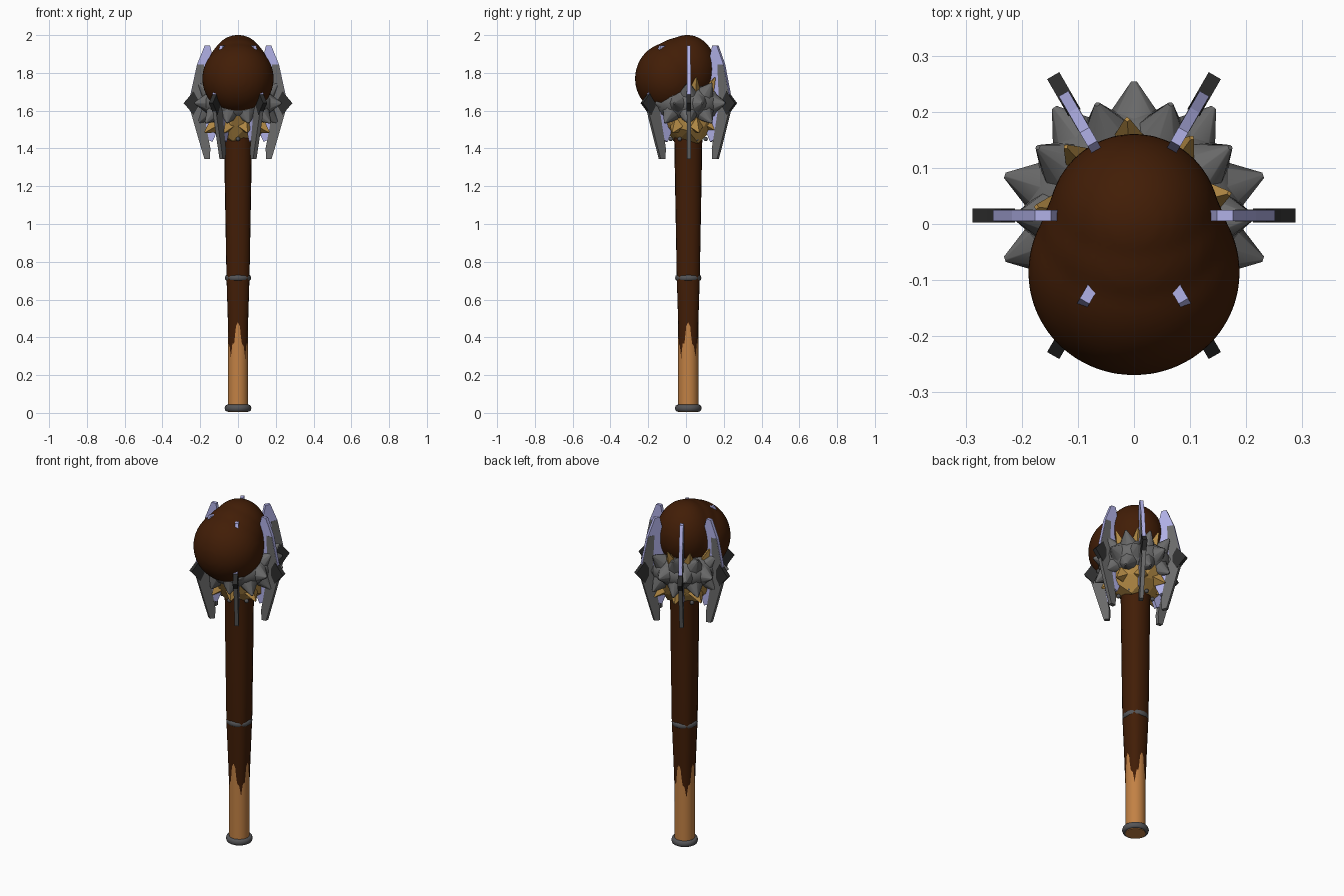
import bpy, bmesh, math, random
from mathutils import Vector, Matrix

if "Cube" in bpy.data.objects:
    bpy.data.objects.remove(bpy.data.objects["Cube"])

random.seed(4)
CY = 0.012  # shaft axis offset in y


def material(name, rgb):
    m = bpy.data.materials.new(name)
    m.diffuse_color = (*rgb, 1)
    m.use_nodes = True
    m.node_tree.nodes["Principled BSDF"].inputs["Base Color"].default_value = m.diffuse_color
    return m


BROWN = material("dark wood", (0.054, 0.0125, 0.002))
TAN = material("tan grip", (0.54, 0.22, 0.058))
GOLD = material("gold", (0.45, 0.255, 0.06))
GREY = material("grey metal", (0.145, 0.145, 0.145))
DARK = material("dark metal", (0.026, 0.026, 0.026))
STEEL = material("ring metal", (0.09, 0.09, 0.095))
LILAC = material("lavender metal", (0.45, 0.45, 0.82))


def finish(bm, name, mat, smooth=None):
    bmesh.ops.recalc_face_normals(bm, faces=bm.faces)
    me = bpy.data.meshes.new(name)
    bm.to_mesh(me)
    bm.free()
    ob = bpy.data.objects.new(name, me)
    bpy.context.collection.objects.link(ob)
    me.materials.append(mat)
    if smooth:
        bpy.ops.object.select_all(action='DESELECT')
        ob.select_set(True)
        bpy.context.view_layer.objects.active = ob
        bpy.ops.object.shade_smooth_by_angle(angle=math.radians(smooth))
    return ob


def loft(rows, name, mat, sides, smooth):
    """rows: z, radius towards the axes, ratio of the diagonal radius"""
    bm = bmesh.new()
    rings = []
    for z, r, k in rows:
        ring = []
        for i in range(sides):
            a = math.tau * i / sides
            rr = r * (1 + (k - 1) * math.sin(2 * a) ** 2)
            ring.append(bm.verts.new((rr * math.cos(a), CY + rr * math.sin(a), z)))
        rings.append(ring)
    for lo, hi in zip(rings, rings[1:]):
        for i in range(sides):
            j = (i + 1) % sides
            bm.faces.new((lo[i], lo[j], hi[j], hi[i]))
    bm.faces.new(rings[0][::-1])
    bm.faces.new(rings[-1])
    return finish(bm, name, mat, smooth)


# Shaft and the grip sleeve that covers its lower end
loft([(0.015, 0.046, 1.155), (0.3, 0.0495, 1.085), (0.48, 0.0535, 1.12), (0.72, 0.061, 1.14),
      (1.1, 0.068, 1.10), (1.43, 0.074, 1.06), (1.7, 0.09, 1.0)], "shaft", BROWN, 16, 40)
loft([(0.005, 0.0535, 1), (0.5, 0.0535, 1)], "grip", TAN, 32, 40)


# Metal rings
def ring(name, z, R, r, flat):
    bpy.ops.mesh.primitive_torus_add(major_segments=32, minor_segments=8, major_radius=R,
                                     minor_radius=r, location=(0, CY, z))
    ob = bpy.context.object
    ob.name = name
    ob.scale.z = flat
    ob.data.materials.append(STEEL)
    bpy.ops.object.shade_smooth()


ring("pommel_ring", 0.025, 0.058, 0.013, 1.4)
ring("middle_ring", 0.715, 0.06, 0.0095, 1.6)

# Wooden head: crown and forward knob blended into one form
bm = bmesh.new()
for c, s in (((0, 0.006, 1.82), (0.154, 0.156, 0.182)), ((0, -0.04, 1.80), (0.171, 0.168, 0.187)),
             ((0, -0.086, 1.77), (0.19, 0.185, 0.192))):
    bmesh.ops.create_uvsphere(bm, u_segments=32, v_segments=20, radius=1,
                              matrix=Matrix.Translation(c) @ Matrix.Diagonal((*s, 1)))
head = finish(bm, "head", BROWN)
rm = head.modifiers.new("blend", 'REMESH')
rm.mode = 'VOXEL'
rm.voxel_size = 0.012
rm.use_smooth_shade = True
sm = head.modifiers.new("soften", 'SMOOTH')
sm.factor = 0.5
sm.iterations = 8


def spikes(bm, count, turn, z0, z1, r0, r1, base, sides):
    """ring of cones from radius r0 at z0 out to r1 at z1, shorter under the front knob"""
    for i in range(count):
        a = math.pi / 2 + math.tau * (i + turn) / count
        d = Vector((math.cos(a), math.sin(a), 0))
        p = d * r0 + Vector((0, CY, z0))
        q = d * r1 * (0.88 if d.y < -0.7 else 1) + Vector((0, CY, z1))
        rot = (q - p).to_track_quat('Z', 'Y').to_matrix().to_4x4()
        bmesh.ops.create_cone(bm, cap_ends=True, segments=sides, radius1=base, radius2=0.005,
                              depth=(q - p).length, matrix=Matrix.Translation((p + q) / 2) @ rot)


# Faceted gold collar with crystals above and below the band
bm = bmesh.new()
bmesh.ops.create_icosphere(bm, subdivisions=2, radius=1)
for v in bm.verts:
    v.co *= random.choice((0.94, 1.0, 1.08))
    v.co = Vector((v.co.x * 0.16, CY + v.co.y * 0.16, 1.6 + v.co.z * 0.188))
spikes(bm, 9, 0.1, 1.64, 1.775, 0.10, 0.175, 0.06, 4)
spikes(bm, 8, 0.4, 1.56, 1.485, 0.07, 0.184, 0.082, 4)
finish(bm, "gold_collar", GOLD)

# Small studs beneath the collar
bm = bmesh.new()
for i in range(6):
    a = math.tau * (i + 0.5) / 6
    bmesh.ops.create_icosphere(bm, subdivisions=2, radius=0.012, matrix=Matrix.Translation(
        (0.092 * math.cos(a), CY + 0.092 * math.sin(a), 1.45)))
finish(bm, "studs", STEEL, 60)

# Spiked grey band: squat body with three staggered rows of broad spikes
bm = bmesh.new()
bmesh.ops.create_uvsphere(bm, u_segments=30, v_segments=12, radius=1,
                          matrix=Matrix.Translation((0, CY, 1.64)) @ Matrix.Diagonal((0.196, 0.196, 0.118, 1)))
spikes(bm, 10, 0.0, 1.64, 1.64, 0.15, 0.242, 0.068, 8)
spikes(bm, 10, 0.5, 1.67, 1.745, 0.13, 0.212, 0.066, 8)
spikes(bm, 10, 0.5, 1.605, 1.535, 0.13, 0.212, 0.07, 8)
finish(bm, "spiked_band", GREY, 50)


# Six flanges: lavender core, grey side plates, dark point
def blades(name, mat, profile, t):
    bm = bmesh.new()
    for i in range(6):
        a = math.tau * i / 6
        out = Vector((math.cos(a), math.sin(a), 0))
        side = Vector((-math.sin(a), math.cos(a), 0)) * t / 2
        front, back = [], []
        for r, z in profile:
            p = out * r + Vector((0, 0.015, z))
            front.append(bm.verts.new(p + side))
            back.append(bm.verts.new(p - side))
        bm.faces.new(front)
        bm.faces.new(back[::-1])
        n = len(profile)
        for k in range(n):
            j = (k + 1) % n
            bm.faces.new((front[k], back[k], back[j], front[j]))
    finish(bm, name, mat)


blades("flange_core", LILAC, [(0.148, 1.945), (0.176, 1.945), (0.217, 1.845), (0.251, 1.69), (0.238, 1.6),
                              (0.19, 1.46), (0.135, 1.435), (0.115, 1.48), (0.115, 1.8), (0.135, 1.89)], 0.0195)
blades("flange_plate", GREY, [(0.18, 1.845), (0.2145, 1.845), (0.2485, 1.69), (0.252, 1.6), (0.212, 1.46),
                              (0.178, 1.345), (0.149, 1.343), (0.146, 1.40), (0.165, 1.5), (0.19, 1.64)], 0.021)
blades("flange_point", DARK, [(0.288, 1.64), (0.262, 1.67), (0.236, 1.703), (0.212, 1.66), (0.212, 1.62),
                              (0.236, 1.577), (0.262, 1.61)], 0.025)
